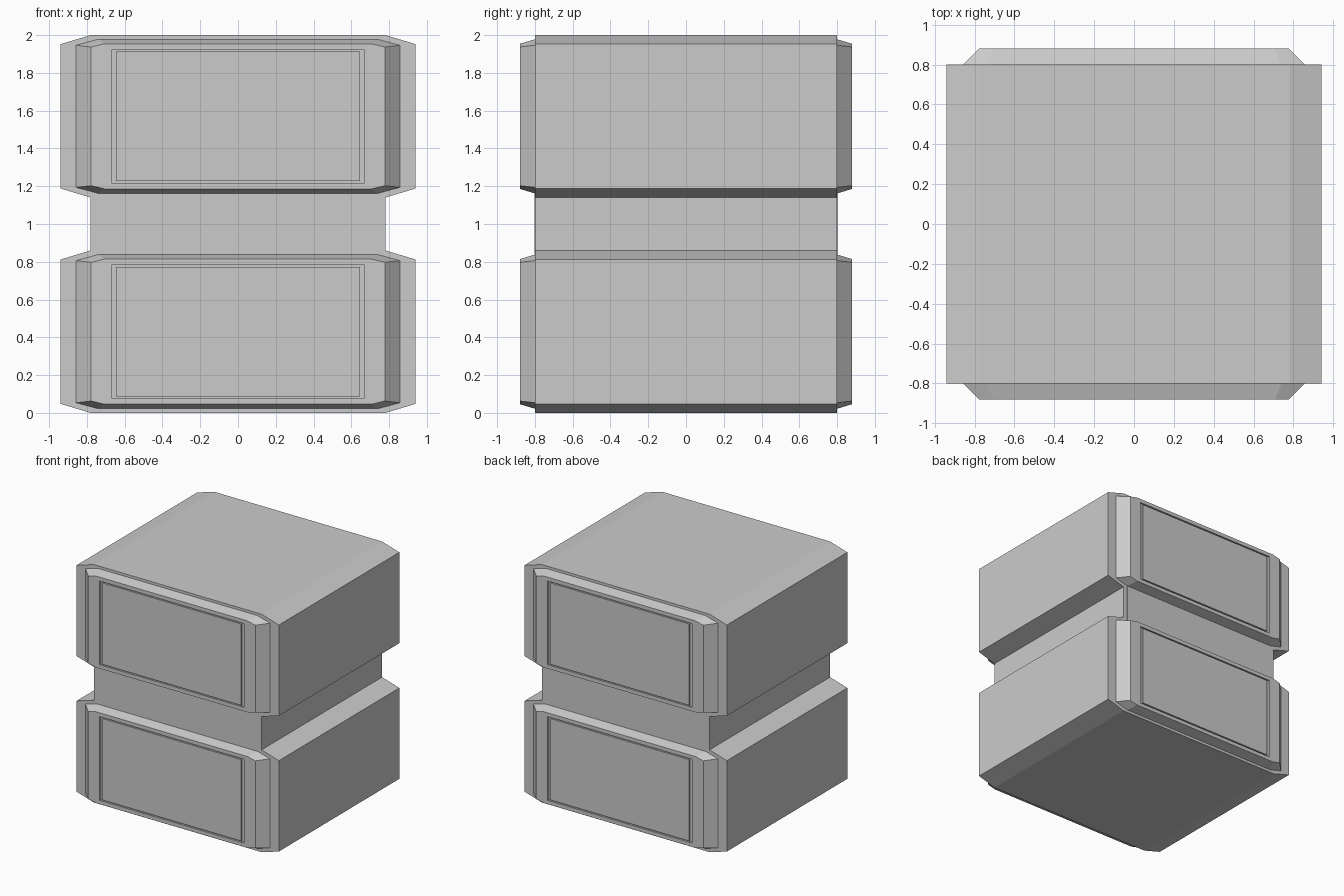
import bpy, bmesh

if "Cube" in bpy.data.objects:
    bpy.data.objects.remove(bpy.data.objects["Cube"])


def ring(y, hx, hz, cx=0, cz=0):
    """Chamfered rectangle in the xz plane (8 points, plain rectangle if cx = cz = 0)."""
    return [(-hx + cx, y, -hz), (hx - cx, y, -hz), (hx, y, -hz + cz), (hx, y, hz - cz),
            (hx - cx, y, hz), (-hx + cx, y, hz), (-hx, y, hz - cz), (-hx, y, -hz + cz)]


def loft(name, rings, z, flip=1):
    """Skin a list of rings, cap both ends; flip=-1 mirrors in y."""
    bm = bmesh.new()
    loops = [[bm.verts.new((x, y * flip, pz)) for x, y, pz in ring(*r)] for r in rings]
    for a, b in zip(loops, loops[1:]):
        for i in range(8):
            j = (i + 1) % 8
            bm.faces.new((a[i], a[j], b[j], b[i]))
    bm.faces.new(loops[0])
    bm.faces.new(loops[-1])
    bmesh.ops.remove_doubles(bm, verts=bm.verts, dist=1e-4)
    bmesh.ops.recalc_face_normals(bm, faces=bm.faces)
    mesh = bpy.data.meshes.new(name)
    bm.to_mesh(mesh)
    bm.free()
    ob = bpy.data.objects.new(name, mesh)
    ob.location.z = z
    bpy.context.collection.objects.link(ob)
    return ob


# Raised end panel with a thin groove around a flush inner panel
PANEL = [(-0.8, 0.858, 0.408, 0.118, 0.032), (-0.88, 0.777, 0.384, 0.07, 0.017),
         (-0.88, 0.67, 0.352), (-0.865, 0.67, 0.352),
         (-0.865, 0.645, 0.342), (-0.88, 0.645, 0.342)]

for level, z in (("lower", 0.43), ("upper", 1.57)):
    # Chamfered block
    loft(level + "_block", [(-0.8, 0.94, 0.43, 0.16, 0.048), (0.8, 0.94, 0.43, 0.16, 0.048)], z)
    # Front and back panels
    for side, flip in (("front", 1), ("back", -1)):
        loft(f"{level}_{side}_panel", PANEL, z, flip)

# Neck joining the blocks, with a nearly flush cover plate
loft("neck", [(-0.8, 0.78, 0.14), (0.8, 0.78, 0.14)], 1.0)
loft("neck_plate", [(-0.802, 0.742, 0.162), (0.802, 0.742, 0.162)], 1.0)
